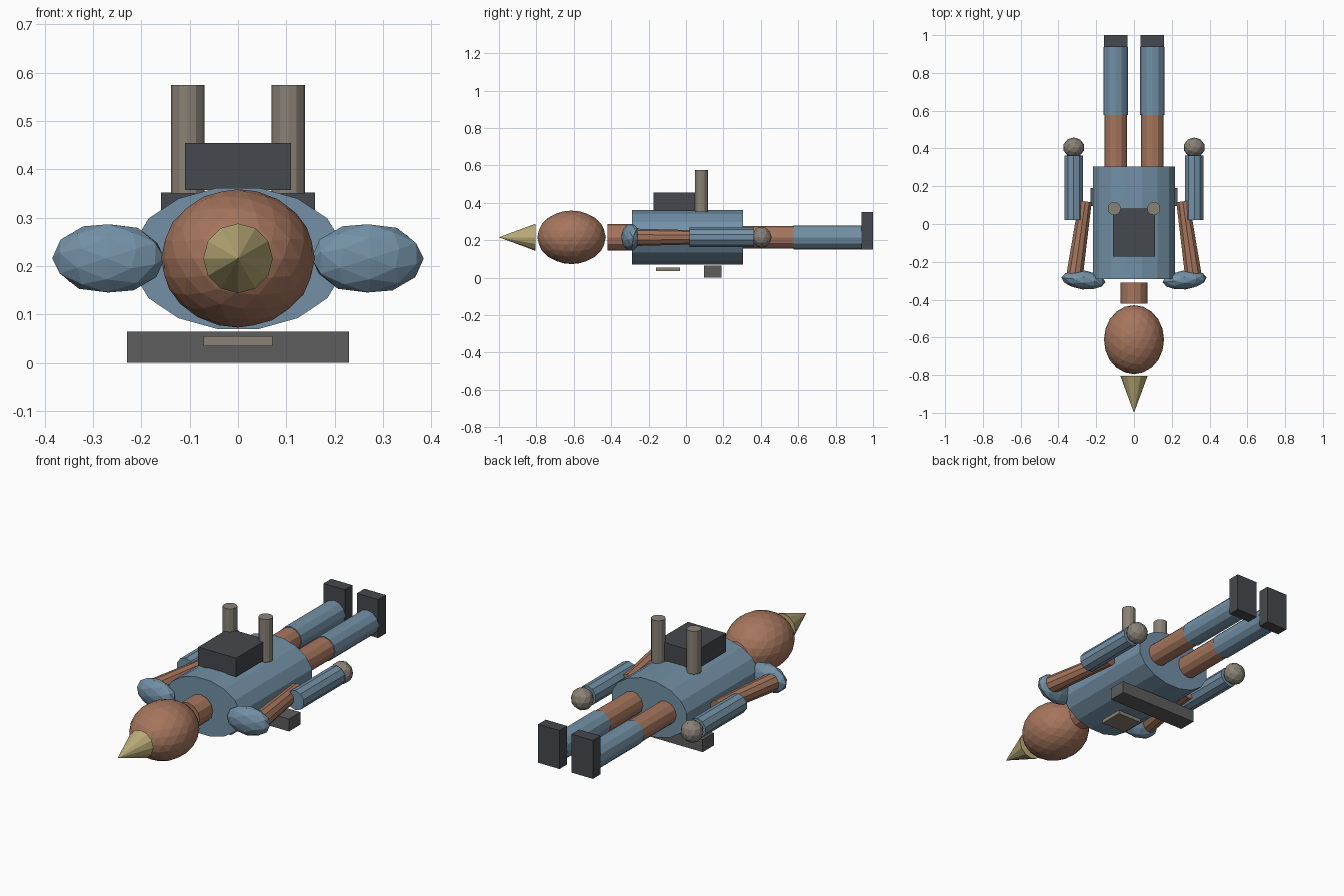
import bpy, bmesh, math
from mathutils import Matrix, Vector

if "Cube" in bpy.data.objects:
    bpy.data.objects.remove(bpy.data.objects["Cube"])

ZC = 0.216  # height of the body axis


def material(name, rgb):
    m = bpy.data.materials.new(name)
    m.diffuse_color = (*rgb, 1)
    m.use_nodes = True
    m.node_tree.nodes["Principled BSDF"].inputs["Base Color"].default_value = m.diffuse_color
    return m


BLUE = material("blue_cloth", (0.17, 0.28, 0.38))
BROWN = material("brown_skin", (0.38, 0.18, 0.11))
DARK = material("dark_metal", (0.06, 0.065, 0.075))
GOLD = material("gold", (0.50, 0.42, 0.19))
STONE = material("warm_grey", (0.25, 0.22, 0.18))
BAR = material("bar_grey", (0.11, 0.11, 0.11))


def finish(bm, name, mat):
    bmesh.ops.recalc_face_normals(bm, faces=bm.faces)
    me = bpy.data.meshes.new(name)
    bm.to_mesh(me)
    bm.free()
    me.materials.append(mat)
    ob = bpy.data.objects.new(name, me)
    bpy.context.collection.objects.link(ob)
    return ob


def tube(name, mat, a, b, r1, r2=None, sides=12, squash=1.0, turn=0.0):
    """Flat-shaded cylinder or cone from point a to point b."""
    a, b = Vector(a), Vector(b)
    bm = bmesh.new()
    bmesh.ops.create_cone(bm, cap_ends=True, segments=sides, radius1=r1,
                          radius2=r1 if r2 is None else r2, depth=(b - a).length,
                          matrix=Matrix.Rotation(turn, 4, 'Z'))
    rot = (b - a).to_track_quat('Z', 'Y').to_matrix().to_4x4()
    bm.transform(rot)
    bm.transform(Matrix.Diagonal((1, 1, squash, 1)))
    bm.transform(Matrix.Translation((a + b) / 2))
    return finish(bm, name, mat)


def ball(name, mat, centre, radii, level, pole_x=False, tilt=0.0):
    bm = bmesh.new()
    bmesh.ops.create_icosphere(bm, subdivisions=level, radius=1)
    if pole_x:
        bm.transform(Matrix.Rotation(math.pi / 2, 4, 'Y'))
    bm.transform(Matrix.Diagonal((*radii, 1)))
    bm.transform(Matrix.Translation(centre) @ Matrix.Rotation(tilt, 4, 'Z'))
    return finish(bm, name, mat)


def box(name, mat, lo, hi):
    lo, hi = Vector(lo), Vector(hi)
    bm = bmesh.new()
    bmesh.ops.create_cube(bm, size=1)
    bm.transform(Matrix.Translation((lo + hi) / 2) @ Matrix.Diagonal((*(hi - lo), 1)))
    return finish(bm, name, mat)


# head, pointed cap, neck and torso along the y axis
tube("cap_spike", GOLD, (0, -0.805, ZC), (0, -1, ZC), 0.072, 0)
ball("head", BROWN, (0, -0.612, ZC), (0.159, 0.183, 0.143), 3)
tube("neck", BROWN, (0, -0.42, ZC), (0, -0.31, ZC), 0.071)
tube("torso", BLUE, (0, -0.29, ZC), (0, 0.305, ZC), 0.222, sides=16,
     squash=0.67, turn=math.pi / 16)

# back pack, belt bar and chest plate
box("back_pack", DARK, (-0.11, -0.173, 0.357), (0.11, 0.082, 0.455))
box("belt_bar", BAR, (-0.23, 0.095, 0), (0.23, 0.19, 0.065))
box("chest_plate", STONE, (-0.071, -0.16, 0.035), (0.071, -0.033, 0.055))

# limbs and pack tubes on both sides
for s, side in ((-1, "left"), (1, "right")):
    ball(f"shoulder_{side}", BLUE, (s * 0.268, -0.296, ZC), (0.117, 0.05, 0.074), 2,
         True, s * math.radians(6))
    tube(f"upper_arm_{side}", BROWN, (s * 0.313, -0.265, ZC), (s * 0.258, 0.12, ZC),
         0.046, 0.036, sides=10)
    tube(f"forearm_{side}", BLUE, (s * 0.319, 0.02, ZC), (s * 0.319, 0.363, ZC),
         0.051, sides=10)
    ball(f"hand_{side}", STONE, (s * 0.319, 0.405, ZC), (0.057, 0.053, 0.057), 2)
    tube(f"thigh_{side}", BROWN, (s * 0.097, 0.305, ZC), (s * 0.097, 0.576, ZC), 0.06)
    tube(f"shin_{side}", BLUE, (s * 0.097, 0.576, ZC), (s * 0.097, 0.937, ZC), 0.064)
    x = sorted((s * 0.035, s * 0.159))
    box(f"foot_{side}", DARK, (x[0], 0.937, 0.15), (x[1], 1, 0.352))
    tube(f"pack_tube_{side}", STONE, (s * 0.104, 0.082, 0.35), (s * 0.104, 0.082, 0.575),
         0.035)
